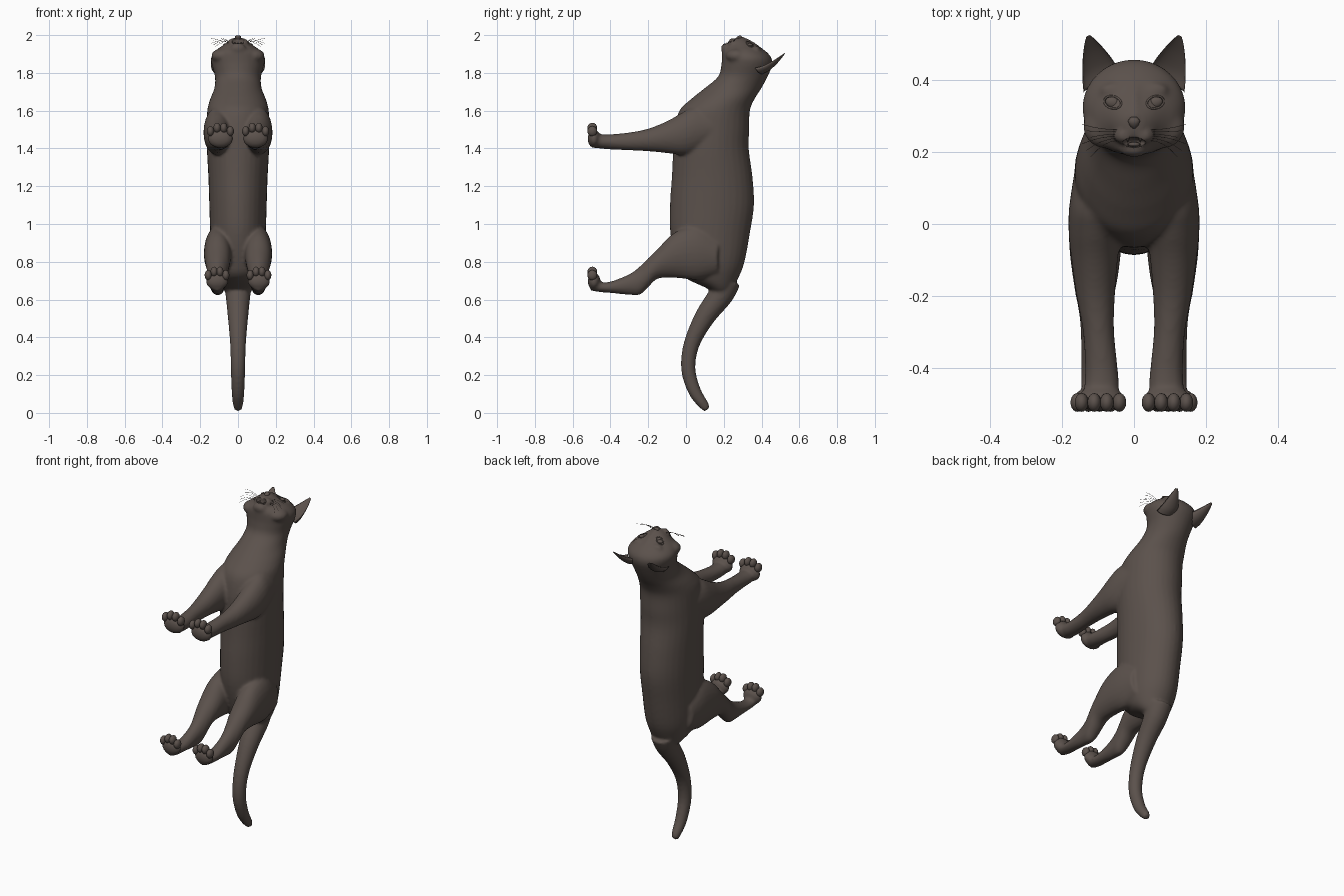
import bpy, bmesh, math
from mathutils import Vector, Matrix

cube = bpy.data.objects.get("Cube")
if cube:
    bpy.data.objects.remove(cube)

fur = bpy.data.materials.new("dark_brown_fur")
fur.use_nodes = True
COLOUR = (0.105, 0.083, 0.072, 1)
fur.diffuse_color = COLOUR
fur.node_tree.nodes["Principled BSDF"].inputs["Base Color"].default_value = COLOUR


def smooth_rows(rows, steps=4):
    """Pass a smooth spline through rows of numbers."""
    out = []
    for i in range(len(rows) - 1):
        a, b, c, d = (rows[max(0, min(len(rows) - 1, i + k))] for k in (-1, 0, 1, 2))
        for s in range(steps):
            t = s / steps
            out.append([q + t / 2 * (r - p + t * (2*p - 5*q + 4*r - s4 + t * (3*(q - r) + s4 - p)))
                        for p, q, r, s4 in zip(a, b, c, d)])
    return out + [list(rows[-1])]


def loft(bm, sections, sides=24, cup=1.0):
    """Skin rings given as (centre, half-width, half-depth) vectors."""
    rings = []
    for c, u, v in sections:
        ring = []
        for k in range(sides):
            a = math.tau * k / sides
            s = math.sin(a)
            ring.append(bm.verts.new(c + u * math.cos(a) + v * (s * cup if s > 0 else s)))
        rings.append(ring)
    for r0, r1 in zip(rings, rings[1:]):
        for k in range(sides):
            n = (k + 1) % sides
            bm.faces.new((r0[k], r0[n], r1[n], r1[k]))
    bm.faces.new(rings[0][::-1])
    bm.faces.new(rings[-1])


def ball(bm, centre, radii, tilt=0.0):
    m = Matrix.Translation(centre) @ Matrix.Rotation(tilt, 4, 'Z') @ Matrix.Diagonal((*radii, 1))
    bmesh.ops.create_uvsphere(bm, u_segments=20, v_segments=12, radius=1, matrix=m)


def finish(bm, name):
    bmesh.ops.recalc_face_normals(bm, faces=bm.faces)
    mesh = bpy.data.meshes.new(name)
    bm.to_mesh(mesh)
    bm.free()
    mesh.materials.append(fur)
    mesh.shade_smooth()
    obj = bpy.data.objects.new(name, mesh)
    bpy.context.collection.objects.link(obj)
    return obj


# Trunk, neck and head: z, belly y, back y, half width
trunk = [(.63, .15, .22, .05), (.66, .11, .245, .085), (.72, -.01, .28, .12), (.80, -.05, .31, .138),
         (.95, -.083, .338, .147), (1.1, -.085, .36, .152), (1.25, -.075, .352, .157),
         (1.4, -.068, .332, .165), (1.5, -.062, .335, .166), (1.6, -.035, .338, .163),
         (1.66, .025, .362, .148), (1.72, .10, .40, .125), (1.78, .17, .432, .122),
         (1.84, .187, .456, .138), (1.88, .19, .452, .143), (1.915, .193, .422, .122),
         (1.945, .22, .378, .082), (1.97, .24, .335, .05), (1.985, .258, .31, .025)]
body = bmesh.new()
loft(body, [(Vector((0, (a + b) / 2, z)), Vector((w, 0, 0)), Vector((0, (b - a) / 2, 0)))
            for z, a, b, w in smooth_rows(trunk)], 32)

# Legs: y, inner x, outer x, lower z, upper z
front_leg = [(.15, .03, .165, 1.42, 1.6), (.05, .03, .18, 1.375, 1.62), (-.02, .035, .182, 1.365, 1.59),
             (-.1, .045, .174, 1.375, 1.545), (-.2, .053, .16, 1.385, 1.505),
             (-.3, .055, .142, 1.39, 1.485), (-.4, .045, .136, 1.395, 1.475),
             (-.46, .042, .138, 1.4, 1.475), (-.505, .055, .125, 1.41, 1.465)]
hind_leg = [(.17, .03, .16, .73, .93), (.06, .035, .178, .705, .99), (-.06, .035, .18, .715, .955),
            (-.15, .045, .17, .71, .868), (-.2, .055, .162, .665, .82), (-.245, .062, .153, .625, .775),
            (-.3, .068, .148, .625, .735), (-.4, .072, .147, .635, .695),
            (-.46, .072, .147, .64, .692), (-.505, .08, .14, .648, .69)]
for side in (1, -1):
    for leg in (front_leg, hind_leg):
        loft(body, [(Vector((side * (x0 + x1) / 2, y, (z0 + z1) / 2)),
                     Vector(((x1 - x0) / 2, 0, 0)), Vector((0, 0, (z1 - z0) / 2)))
                    for y, x0, x1, z0, z1 in smooth_rows(leg)])
    ball(body, (side * .093, -.487, 1.452), (.068, .034, .05))
    ball(body, (side * .111, -.487, .697), (.06, .034, .046))
    # Muzzle pads, cheeks and brow ridges
    ball(body, (side * .026, .246, 1.958), (.032, .024, .026))
    ball(body, (side * .08, .27, 1.89), (.062, .06, .04))
    ball(body, (side * .055, .372, 1.926), (.04, .02, .018))
# Chin and nose bridge
ball(body, (0, .208, 1.928), (.042, .022, .03))
loft(body, [(Vector((0, y, z)), Vector((w, 0, 0)), Vector((0, .01, .022)))
            for y, z, w in smooth_rows([(.39, 1.91, .03), (.34, 1.947, .022), (.285, 1.972, .02)])])

# Tail: y, z, radius, swept along its own path
path = smooth_rows([(.215, .70, .075), (.185, .625, .066), (.10, .508, .054), (.03, .365, .042),
                    (.012, .233, .038), (.045, .116, .034), (.092, .045, .027), (.113, .018, .018)])
tail = []
for i, (y, z, r) in enumerate(path):
    p, q = path[max(i - 1, 0)], path[min(i + 1, len(path) - 1)]
    d = Vector((0, q[0] - p[0], q[1] - p[1])).normalized()
    tail.append((Vector((0, y, z)), Vector((r, 0, 0)), Vector((0, -d.z, d.y)) * r))
loft(body, tail)
cat = finish(body, "body")

# Fuse the body into one skin, then open the mouth
cutter_mesh = bmesh.new()
ball(cutter_mesh, (0, .226, 1.968), (.032, .015, .034))
cutter = finish(cutter_mesh, "mouth_cutter")
cutter.hide_render = True
remesh = cat.modifiers.new("fuse", 'REMESH')
remesh.mode = 'VOXEL'
remesh.voxel_size = 0.009
remesh.use_smooth_shade = True
relax = cat.modifiers.new("relax", 'SMOOTH')
relax.factor, relax.iterations = 0.5, 5
mouth = cat.modifiers.new("mouth", 'BOOLEAN')
mouth.operation, mouth.object = 'DIFFERENCE', cutter
graph = bpy.context.evaluated_depsgraph_get()
cat.data = bpy.data.meshes.new_from_object(cat.evaluated_get(graph))
cat.modifiers.clear()
bpy.data.objects.remove(cutter)
cat.data.materials.clear()
cat.data.materials.append(fur)
bpy.context.view_layer.update()


def face_height(x, y):
    hit, point, _, _ = cat.ray_cast(Vector((x, y, 3)), Vector((0, 0, -1)))
    return point.z if hit else 1.95


def strand(name, points, radius, cyclic=False):
    curve = bpy.data.curves.new(name, 'CURVE')
    curve.dimensions = '3D'
    curve.bevel_depth, curve.bevel_resolution = radius, 1
    spline = curve.splines.new('POLY')
    spline.points.add(len(points) - 1)
    for p, co in zip(spline.points, points):
        p.co = (*co, 1)
    spline.use_cyclic_u = cyclic
    curve.materials.append(fur)
    bpy.context.collection.objects.link(bpy.data.objects.new(name, curve))


for side, label in ((1, "left"), (-1, "right")):
    # Toes: four per paw, the middle pair reaching furthest
    for paw, x, z, gap in (("front", .093, 1.497, .035), ("hind", .111, .735, .031)):
        toes = bmesh.new()
        for k in (-1.5, -.5, .5, 1.5):
            lift = .012 if abs(k) < 1 else -.006
            ball(toes, (side * x + k * gap, -.496, z + lift), (.019, .026, .027))
        finish(toes, f"{label}_{paw}_toes")

    # Cupped ears: x, y, z, half width, half depth
    ear = bmesh.new()
    rows = smooth_rows([(.088, .385, 1.835, .056, .045), (.097, .425, 1.845, .05, .036),
                        (.111, .47, 1.868, .034, .022), (.122, .505, 1.892, .017, .01),
                        (.127, .522, 1.905, .006, .004)])
    loft(ear, [(Vector((side * x, y, z)), Vector((side * w * .93, -w * .35, -w * .15)),
                Vector((0, -.45, .9)) * d) for x, y, z, w, d in rows], 20, -.45)
    finish(ear, f"{label}_ear")

    # Slanted eyes with raised lids
    cx, cy, tilt = side * .059, .338, side * .28
    eye = bmesh.new()
    ball(eye, (cx, cy, face_height(cx, cy) - .003), (.021, .015, .009), tilt)
    finish(eye, f"{label}_eye")
    lid = []
    for k in range(20):
        a = math.tau * k / 20
        u, v = .024 * math.cos(a), .017 * math.sin(a)
        x, y = cx + u * math.cos(tilt) - v * math.sin(tilt), cy + u * math.sin(tilt) + v * math.cos(tilt)
        lid.append((x, y, face_height(x, y)))
    strand(f"{label}_eyelid", lid, .003, True)

    # Whiskers fanning from the muzzle
    for k in range(6):
        y, z = .232 + .006 * k, 1.958 + .002 * k
        reach, drop = .075 + .012 * (k % 3), .045 - .012 * k
        strand(f"{label}_whisker", [(side * (.045 + reach * t), y - drop * t * t,
                                     z + .012 * math.sin(t * 3) - (.02 - .006 * k) * t)
                                    for t in (0, .25, .5, .75, 1)], .0007)

# Nose, tongue and teeth
nose = bmesh.new()
loft(nose, [(Vector((0, y, z)), Vector((w, 0, 0)), Vector((0, .004, .009)))
            for y, z, w in ((.294, 1.982, .012), (.286, 1.99, .017), (.274, 1.987, .012), (.264, 1.98, .004))], 12)
finish(nose, "nose")
tongue = bmesh.new()
ball(tongue, (0, .221, 1.942), (.018, .007, .016))
finish(tongue, "tongue")
teeth = bmesh.new()
for x in (-.017, .017):
    for y, tip in ((.239, -.012), (.214, .01)):
        loft(teeth, [(Vector((x, y + tip * t, 1.957)), Vector((r, 0, 0)), Vector((0, 0, r)))
                     for t, r in ((0, .004), (1, .0006))], 8)
finish(teeth, "teeth")
